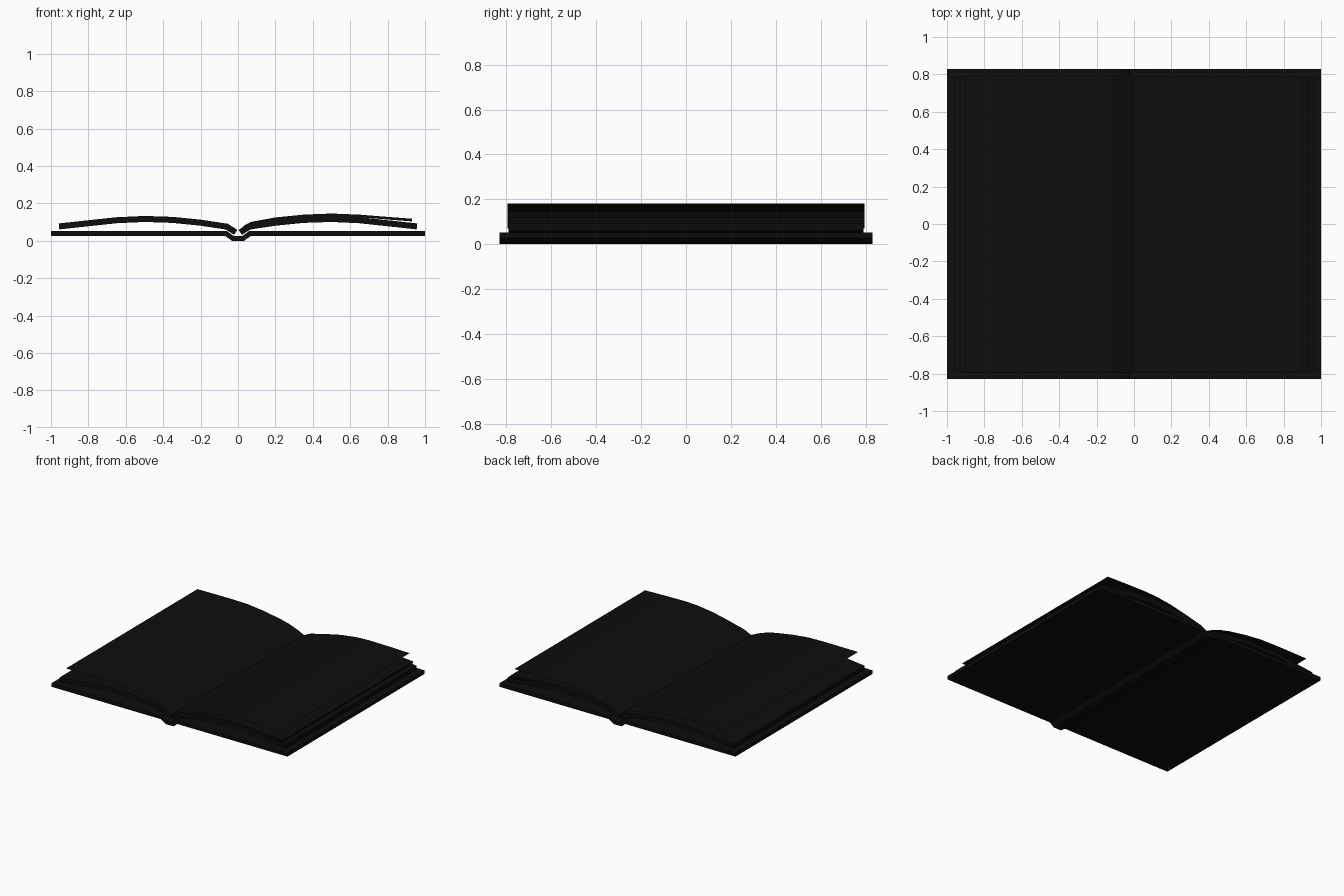
import bpy, bmesh
from mathutils import Vector

if "Cube" in bpy.data.objects:
    bpy.data.objects.remove(bpy.data.objects["Cube"])

ink = bpy.data.materials.new("dark_ink")
ink.diffuse_color = (0.004, 0.004, 0.004, 1)
ink.use_nodes = True
ink.node_tree.nodes["Principled BSDF"].inputs["Base Color"].default_value = ink.diffuse_color


def add_object(name, bm):
    mesh = bpy.data.meshes.new(name)
    bm.to_mesh(mesh)
    bm.free()
    mesh.materials.append(ink)
    ob = bpy.data.objects.new(name, mesh)
    bpy.context.collection.objects.link(ob)


def offset(path, d):
    """Shift an x-z path sideways by d with mitred corners."""
    pts = [Vector(p) for p in path]
    out = []
    for i, p in enumerate(pts):
        dirs = []
        if i > 0:
            dirs.append((p - pts[i - 1]).normalized())
        if i < len(pts) - 1:
            dirs.append((pts[i + 1] - p).normalized())
        ns = [Vector((-t.y, t.x)) for t in dirs]
        n = sum(ns, Vector((0, 0))).normalized()
        out.append(p + n * d / max(n.dot(ns[0]), 0.4))
    return out


def slab(name, path, thick, half_y):
    """Bent board: path with thickness in x-z, extruded along y."""
    up, low = offset(path, thick / 2), offset(path, -thick / 2)
    bm = bmesh.new()
    rows = [[bm.verts.new((p.x, y, p.y)) for p in side]
            for side, y in ((up, -half_y), (up, half_y), (low, half_y), (low, -half_y))]
    for i in range(len(path) - 1):
        for k in range(4):
            a, b = rows[k], rows[(k + 1) % 4]
            bm.faces.new((a[i], a[i + 1], b[i + 1], b[i]))
    for i in (0, -1):
        bm.faces.new([r[i] for r in rows])
    bmesh.ops.recalc_face_normals(bm, faces=bm.faces)
    add_object(name, bm)


def sheet(name, path, half_y):
    """Single paper leaf with no thickness."""
    bm = bmesh.new()
    rows = [[bm.verts.new((x, y, z)) for x, z in path] for y in (-half_y, half_y)]
    for i in range(len(path) - 1):
        f = bm.faces.new((rows[0][i], rows[0][i + 1], rows[1][i + 1], rows[1][i]))
        f.normal_update()
        if f.normal.z < 0:
            f.normal_flip()
    add_object(name, bm)


def mirror(path):
    return [(-x, z) for x, z in path]


# Cover boards joined by the sunken spine
half = [(0.028, 0.013), (0.065, 0.04), (1.0, 0.04)]
slab("cover", mirror(half)[::-1] + half, 0.026, 0.83)

# Curved page blocks on both sides
block = [(0.012, 0.045), (0.06, 0.076), (0.2, 0.097), (0.35, 0.112), (0.5, 0.117),
         (0.65, 0.110), (0.8, 0.094), (0.957, 0.077)]
slab("page_block_right", block, 0.032, 0.79)
slab("page_block_left", mirror(block), 0.032, 0.79)

# Smaller lifted stack on the right
lifted = [(0.03, 0.072), (0.07, 0.094), (0.2, 0.118), (0.35, 0.133), (0.5, 0.139),
          (0.65, 0.133), (0.8, 0.121), (0.93, 0.111)]
slab("lifted_pages", lifted, 0.014, 0.79)

# Loose top leaves
sheet("top_leaf_right", [(0.0, 0.07), (0.06, 0.098), (0.2, 0.132), (0.32, 0.158), (0.45, 0.175),
                         (0.55, 0.180), (0.7, 0.178), (0.9, 0.173)], 0.79)
sheet("top_leaf_left", [(0.0, 0.07), (-0.05, 0.095), (-0.12, 0.120), (-0.2, 0.140), (-0.35, 0.165),
                        (-0.48, 0.179), (-0.62, 0.182), (-0.77, 0.181), (-0.9, 0.180)], 0.795)
